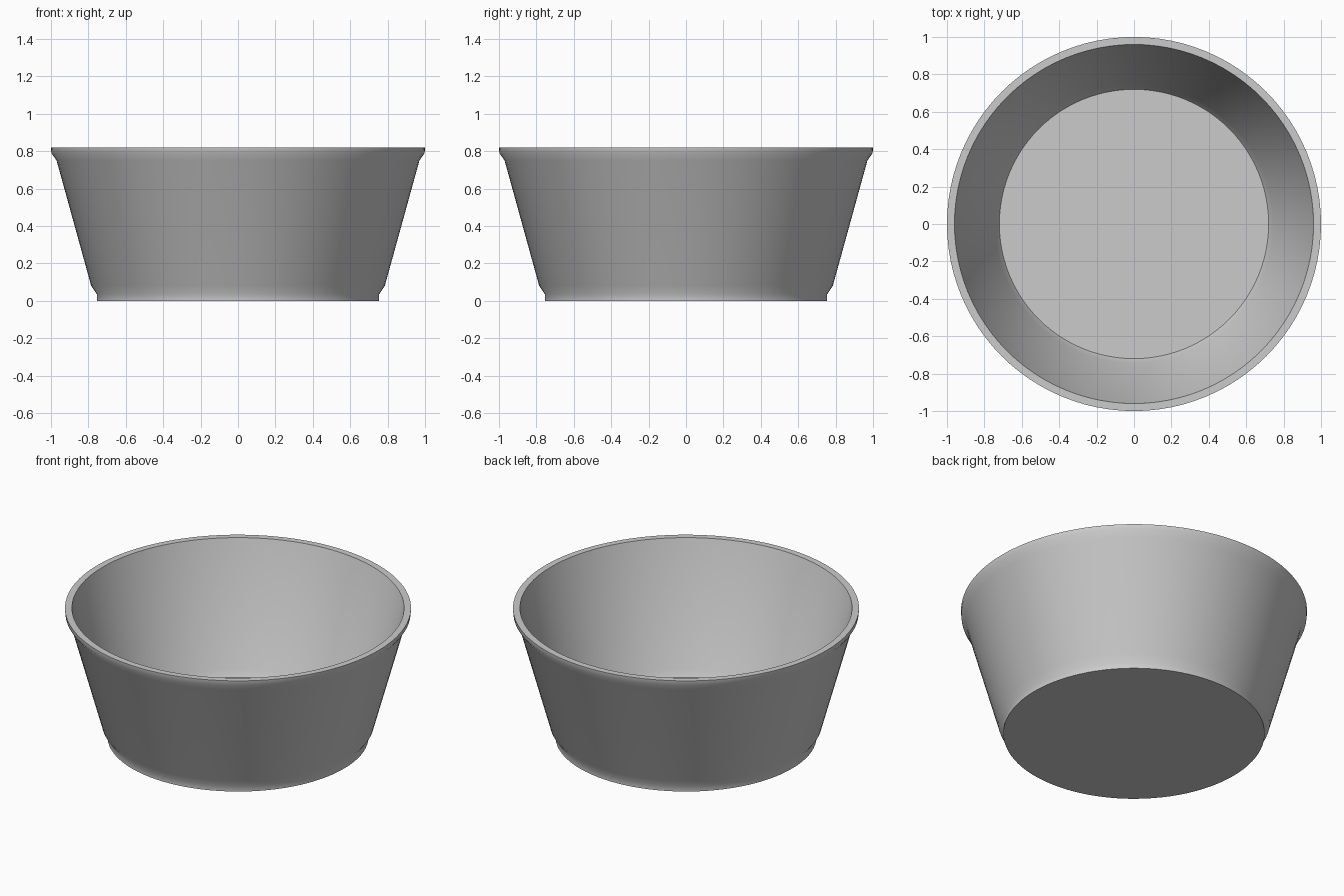
import bpy, bmesh, math

if "Cube" in bpy.data.objects:
    bpy.data.objects.remove(bpy.data.objects["Cube"], do_unlink=True)

SEGMENTS = 96

# Cross-section as (radius, height): underside, foot, wall, lip, inside, floor
PROFILE = [
    (0, 0), (0.755, 0), (0.755, 0.035), (0.785, 0.08),
    (0.97, 0.75), (0.998, 0.79), (1, 0.82),
    (0.96, 0.82), (0.745, 0.08), (0.72, 0.04), (0, 0.04),
]

# Grey material
grey = bpy.data.materials.new("plain grey")
grey.use_nodes = True
colour = (0.6, 0.6, 0.6, 1)
grey.diffuse_color = colour
grey.node_tree.nodes["Principled BSDF"].inputs["Base Color"].default_value = colour

# Revolve the cross-section into a closed bowl
bm = bmesh.new()
verts = [bm.verts.new((r, 0, z)) for r, z in PROFILE]
edges = [bm.edges.new(pair) for pair in zip(verts, verts[1:])]
bmesh.ops.spin(bm, geom=verts + edges, cent=(0, 0, 0), axis=(0, 0, 1),
               angle=math.tau, steps=SEGMENTS, use_merge=True)
bmesh.ops.remove_doubles(bm, verts=bm.verts, dist=0.0001)
bmesh.ops.recalc_face_normals(bm, faces=bm.faces)
mesh = bpy.data.meshes.new("bowl")
bm.to_mesh(mesh)
bm.free()
mesh.materials.append(grey)

bowl = bpy.data.objects.new("bowl", mesh)
bpy.context.collection.objects.link(bowl)

# Smooth walls with crisp rim, floor and base edges
bpy.ops.object.select_all(action="DESELECT")
bowl.select_set(True)
bpy.context.view_layer.objects.active = bowl
bpy.ops.object.shade_smooth_by_angle(angle=math.radians(42))
